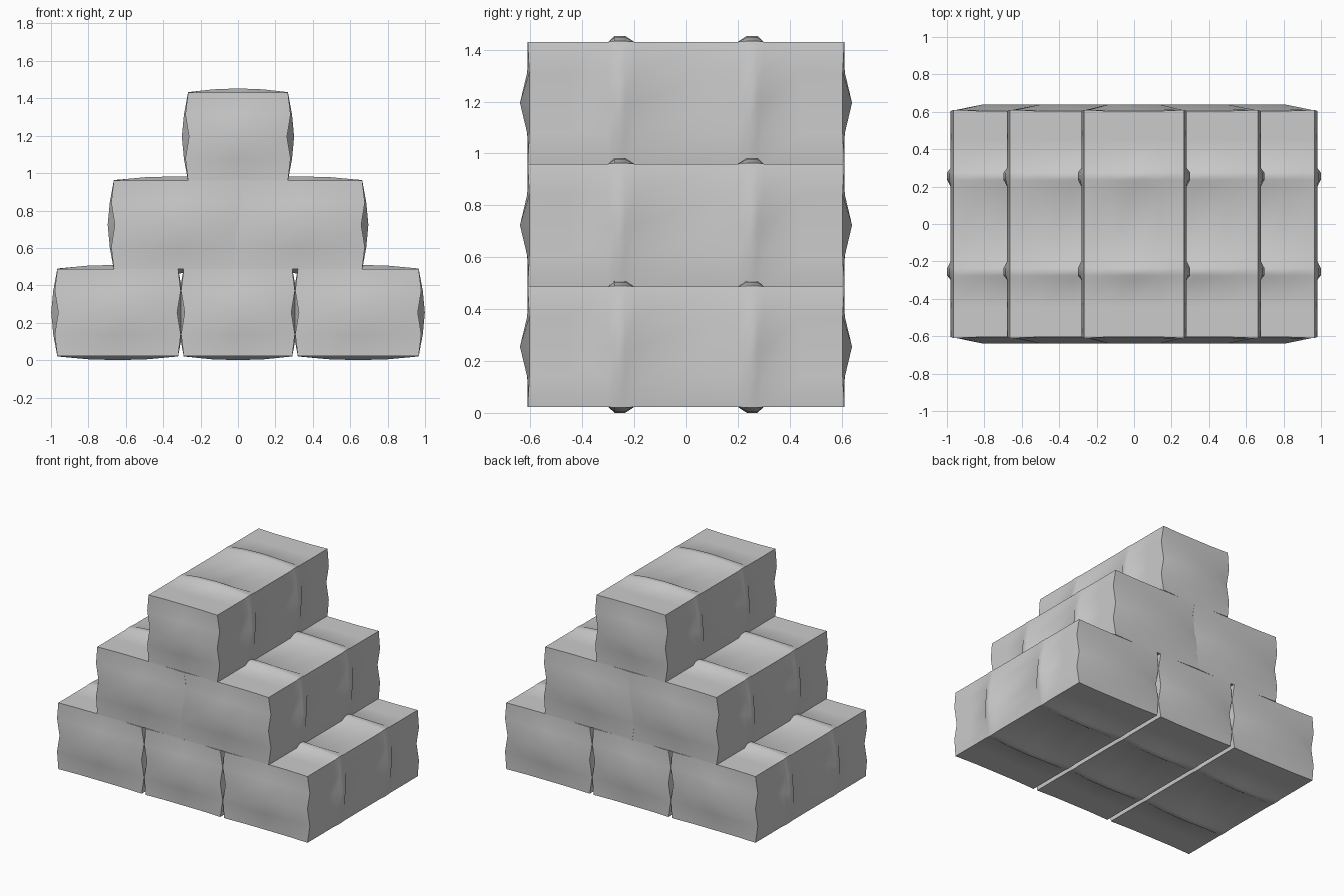
import bpy, bmesh, math

cube = bpy.data.objects.get("Cube")
if cube:
    bpy.data.objects.remove(cube, do_unlink=True)

grey = bpy.data.materials.new("light_grey")
grey.use_nodes = True
grey.diffuse_color = (0.6, 0.6, 0.6, 1)
grey.node_tree.nodes["Principled BSDF"].inputs["Base Color"].default_value = (0.6, 0.6, 0.6, 1)

# Lengthwise stations: (y, raised band amount)
half = [(0.20, 0), (0.235, 1), (0.275, 1), (0.30, 0), (0.45, 0), (0.61, 0)]
STATIONS = [(-y, b) for y, b in reversed(half)] + half
LAST = len(STATIONS) - 1
N = 4                                   # cells across width and height
SIDE_BODY = {0: -0.005, 0.5: 0.014, 1: 0}
SIDE_BAND = {0: 0.033, 0.5: 0.022, 1: 0}
TOP_BAND = {0: 0.023, 0.5: 0.018, 1: 0.003}


def bale_point(i, j, k, hw, hh):
    """Surface position of a lattice point on a soft, banded bale."""
    u, v = i * 2 / N - 1, j * 2 / N - 1
    y, band = STATIONS[k]
    x, z = u * hw, v * hh
    if abs(u) == 1:
        x += u * (SIDE_BAND if band else SIDE_BODY)[abs(v)]
    if abs(v) == 1 and band:
        z += v * TOP_BAND[abs(u)]
    if k in (0, LAST):
        # End caps swell to a horizontal ridge at mid height
        swell = 0
        if abs(u) < 1 and abs(v) < 1:
            swell = 0.03 if v == 0 else 0.002
        elif abs(v) != 1 or abs(u) != 1:
            swell = -0.006
        y += math.copysign(swell, y) if swell >= 0 else -math.copysign(-swell, y)
    return x, y, z


def make_bale(name, x, z_low, z_high, hw):
    bm = bmesh.new()
    verts = {}
    hh = (z_high - z_low) / 2

    def vert(i, j, k):
        if (i, j, k) not in verts:
            verts[i, j, k] = bm.verts.new(bale_point(i, j, k, hw, hh))
        return verts[i, j, k]

    # End caps
    for k in (0, LAST):
        for i in range(N):
            for j in range(N):
                bm.faces.new([vert(i, j, k), vert(i + 1, j, k),
                              vert(i + 1, j + 1, k), vert(i, j + 1, k)])
    # Long sides, top and bottom
    for k in range(LAST):
        for a in range(N):
            for e in (0, N):
                bm.faces.new([vert(e, a, k), vert(e, a + 1, k),
                              vert(e, a + 1, k + 1), vert(e, a, k + 1)])
                bm.faces.new([vert(a, e, k), vert(a + 1, e, k),
                              vert(a + 1, e, k + 1), vert(a, e, k + 1)])
    bmesh.ops.recalc_face_normals(bm, faces=bm.faces)
    mesh = bpy.data.meshes.new(name)
    bm.to_mesh(mesh)
    bm.free()
    mesh.materials.append(grey)
    obj = bpy.data.objects.new(name, mesh)
    obj.location = (x, 0, z_low + hh)
    bpy.context.collection.objects.link(obj)
    bpy.ops.object.select_all(action='DESELECT')
    obj.select_set(True)
    bpy.context.view_layer.objects.active = obj
    bpy.ops.object.shade_smooth_by_angle(angle=math.radians(62))


# Bottom row of three
make_bale("bottom_middle_bale", 0, 0.023, 0.487, 0.29)
for side, s in (("left", 1), ("right", -1)):
    make_bale("bottom_" + side + "_bale", s * 0.643, 0.023, 0.487, 0.323)
    # Middle row pair, pressed together at the centre
    make_bale("middle_" + side + "_bale", s * 0.327, 0.487, 0.96, 0.337)
# Single bale on top
make_bale("top_bale", 0, 0.96, 1.43, 0.267)
